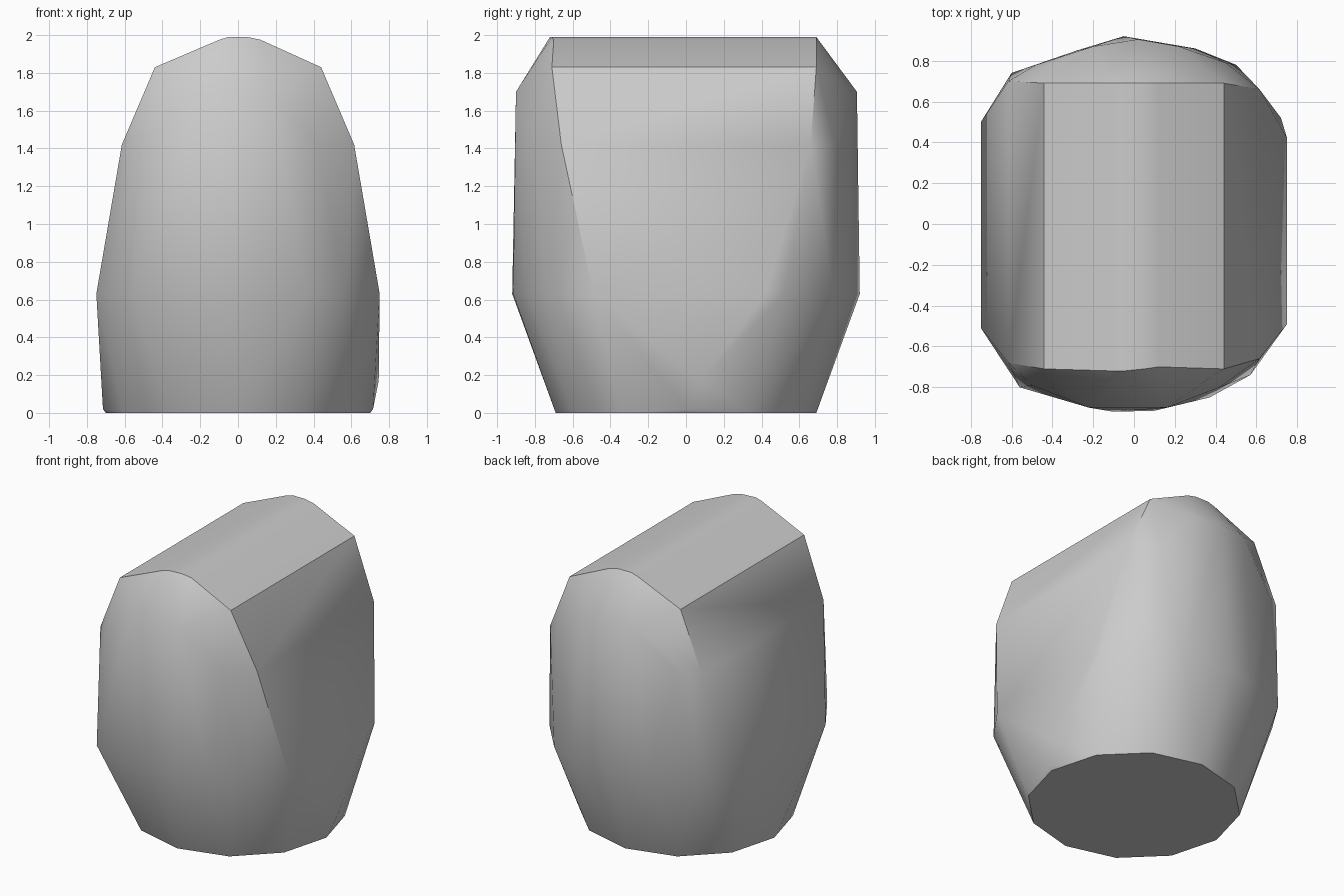
import bpy
import bmesh
import math

cube = bpy.data.objects.get("Cube")
if cube:
    bpy.data.objects.remove(cube, do_unlink=True)

grey = bpy.data.materials.new("plain grey")
grey.use_nodes = True
colour = (0.6, 0.6, 0.6, 1)
grey.diffuse_color = colour
grey.node_tree.nodes["Principled BSDF"].inputs["Base Color"].default_value = colour

bm = bmesh.new()


def ring(z, points):
    for x, y in points:
        bm.verts.new((x, y, z))


def mirrored_ring(z, points):
    ring(z, [(side * x, y) for x, y in points for side in (-1, 1)])


# Flat, rounded foot
ring(0.01, [(0.7 * math.cos(i * math.tau / 12), 0.69 * math.sin(i * math.tau / 12))
            for i in range(12)])
mirrored_ring(0.03, [(0.715, 0)])
ring(0.18, [(0.745, 0.08)])

# Widest belt
ring(0.64, [(-0.75, -0.51), (-0.56, -0.8), (-0.1, -0.92), (0.1, -0.915),
            (0.37, -0.85), (0.57, -0.74), (0.75, -0.49), (0.75, 0.42),
            (0.72, 0.52), (0.5, 0.78), (0.3, 0.86), (-0.05, 0.92),
            (-0.28, 0.85), (-0.6, 0.74), (-0.75, 0.5)])

# Upper walls, with the bulging front and back panels
ring(1.43, [(-0.615, -0.68), (0.615, -0.66), (0.615, 0.66), (-0.615, 0.7),
            (-0.5, -0.79), (0.42, -0.8), (0.45, 0.79), (-0.48, 0.78)])
ring(1.71, [(-0.22, -0.9), (0.16, -0.9), (-0.2, 0.87), (0.02, 0.905), (0.22, 0.87)])

# Shoulders and roof ridge
mirrored_ring(1.84, [(0.44, -0.71), (0.44, 0.69)])
ring(2.0, [(-0.05, -0.72), (0.05, -0.71), (-0.05, 0.69), (0.05, 0.69)])
ring(1.985, [(0.12, -0.7), (0.12, 0.69), (-0.1, -0.72), (-0.1, 0.69)])

# Wrap the rings in one faceted skin
hull = bmesh.ops.convex_hull(bm, input=bm.verts)
loose = {v for v in hull["geom_interior"] + hull["geom_unused"]
         if isinstance(v, bmesh.types.BMVert)}
bmesh.ops.delete(bm, geom=list(loose), context="VERTS")
bmesh.ops.dissolve_limit(bm, angle_limit=math.radians(1), verts=bm.verts, edges=bm.edges)
bmesh.ops.recalc_face_normals(bm, faces=bm.faces)
low = min(v.co.z for v in bm.verts)
bmesh.ops.translate(bm, verts=bm.verts, vec=(0, 0, -low))

mesh = bpy.data.meshes.new("body")
bm.to_mesh(mesh)
bm.free()
mesh.materials.append(grey)
body = bpy.data.objects.new("body", mesh)
bpy.context.collection.objects.link(body)

# Soft facets with a crisp roof end and foot
bpy.ops.object.select_all(action="DESELECT")
body.select_set(True)
bpy.context.view_layer.objects.active = body
bpy.ops.object.shade_smooth_by_angle(angle=math.radians(35))
